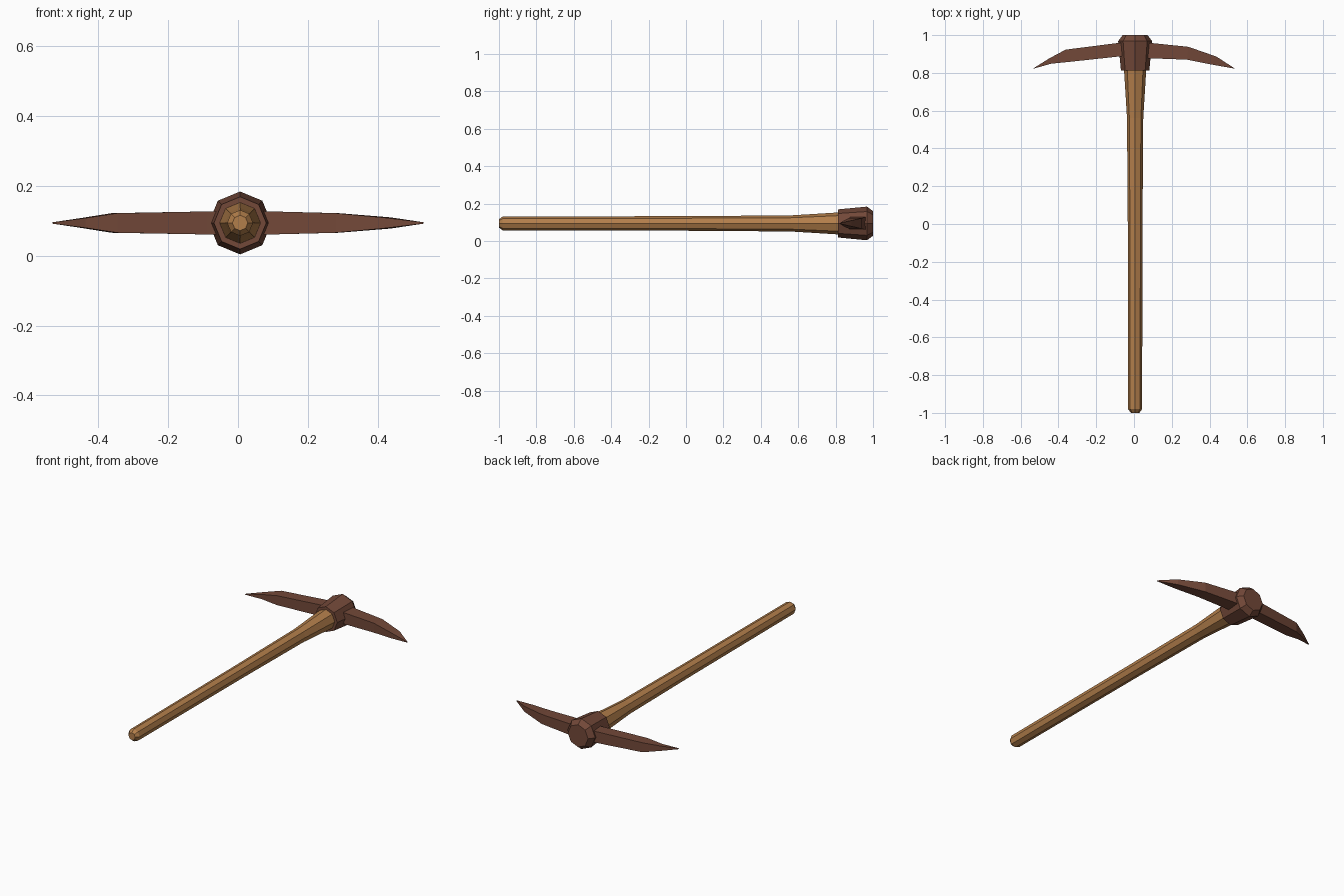
import bpy, bmesh
from math import sin, cos, pi

if "Cube" in bpy.data.objects:
    bpy.data.objects.remove(bpy.data.objects["Cube"])

CX, CZ = 0.006, 0.094   # axis of the handle


def material(name, color):
    m = bpy.data.materials.new(name)
    m.diffuse_color = (*color, 1)
    m.use_nodes = True
    m.node_tree.nodes["Principled BSDF"].inputs["Base Color"].default_value = m.diffuse_color
    return m


def loft(name, rings, mat):
    """Skin a list of equal-length point rings and cap both ends."""
    bm = bmesh.new()
    loops = [[bm.verts.new(p) for p in r] for r in rings]
    for a, b in zip(loops, loops[1:]):
        n = len(a)
        for i in range(n):
            j = (i + 1) % n
            bm.faces.new((a[i], a[j], b[j], b[i]))
    bm.faces.new(loops[0])
    bm.faces.new(loops[-1])
    bmesh.ops.remove_doubles(bm, verts=bm.verts, dist=0.0002)
    bmesh.ops.recalc_face_normals(bm, faces=bm.faces)
    me = bpy.data.meshes.new(name)
    bm.to_mesh(me)
    bm.free()
    me.materials.append(mat)
    ob = bpy.data.objects.new(name, me)
    bpy.context.collection.objects.link(ob)
    return ob


def octagon(y, r):
    return [(CX + r * cos(i * pi / 4), y, CZ + r * sin(i * pi / 4)) for i in range(8)]


def slab(x_back, y_back, x_front, y_front, h):
    return [(x_back, y_back, CZ + h), (x_front, y_front, CZ + h),
            (x_front, y_front, CZ - h), (x_back, y_back, CZ - h)]


wood = material("wood", (0.45, 0.21, 0.07))
rust = material("rusted_iron", (0.17, 0.065, 0.04))

# Tapered wooden handle with a rounded butt
loft("handle", [octagon(y, r) for y, r in
                [(-1.0, 0.022), (-0.98, 0.037), (0.0, 0.039), (0.56, 0.043),
                 (0.82, 0.059), (0.90, 0.062)]], wood)

# Iron collar
loft("head_collar", [octagon(y, r) for y, r in
                     [(0.812, 0.075), (0.968, 0.090), (1.0, 0.066)]], rust)

# Curved spikes, one each side
loft("right_spike", [slab(0.03, 0.965, 0.03, 0.878, 0.035),
                     slab(0.093, 0.958, 0.093, 0.877, 0.033),
                     slab(0.288, 0.938, 0.280, 0.870, 0.028),
                     slab(0.437, 0.886, 0.412, 0.844, 0.016),
                     slab(0.531, 0.825, 0.530, 0.823, 0.002)], rust)
loft("left_spike", [slab(-0.02, 0.965, -0.02, 0.893, 0.035),
                    slab(-0.087, 0.958, -0.087, 0.886, 0.033),
                    slab(-0.362, 0.923, -0.345, 0.858, 0.028),
                    slab(-0.450, 0.876, -0.437, 0.849, 0.014),
                    slab(-0.531, 0.825, -0.530, 0.823, 0.002)], rust)
